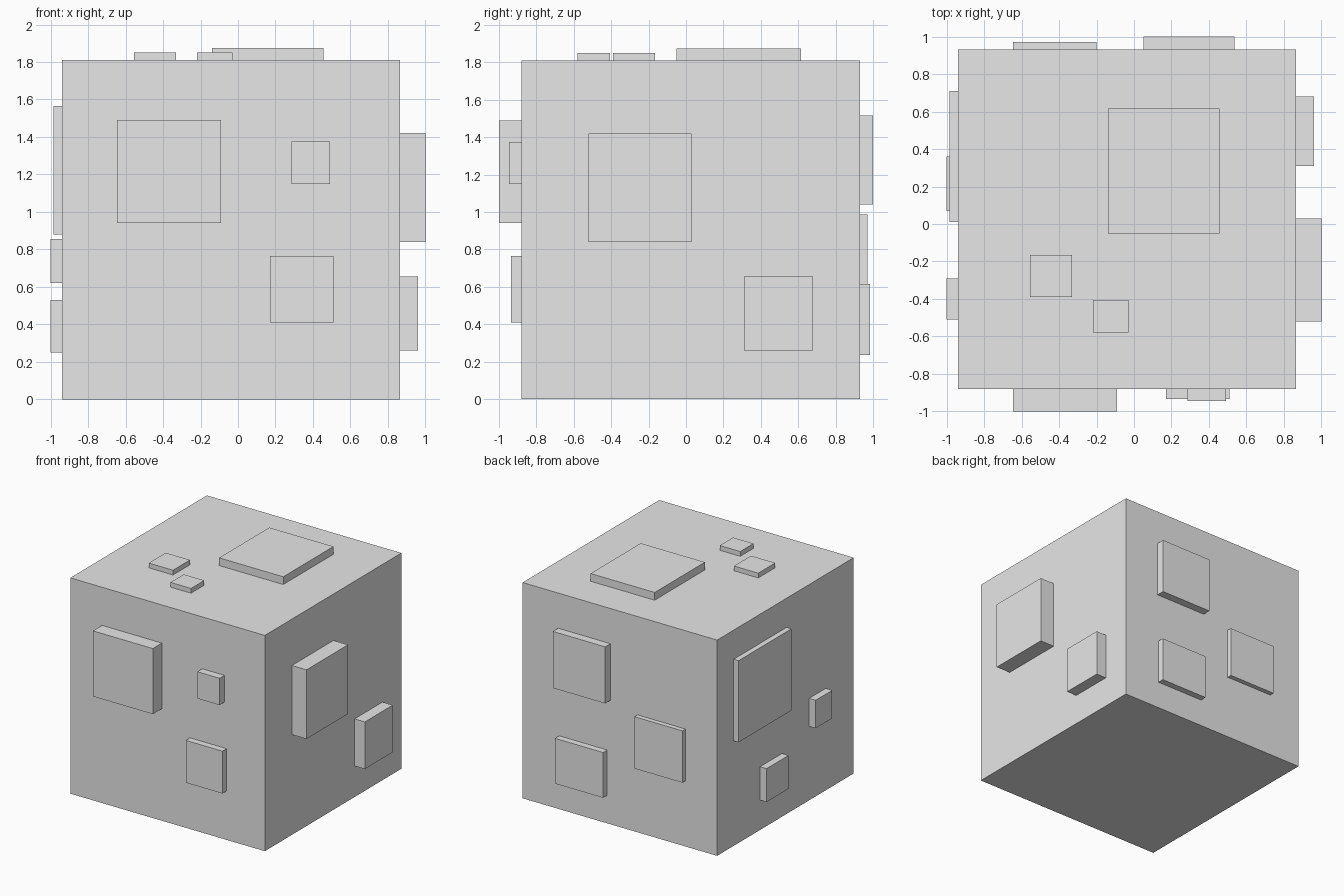
import bpy
from mathutils import Vector

old = bpy.data.objects.get("Cube")
if old:
    bpy.data.objects.remove(old, do_unlink=True)

grey = bpy.data.materials.new("light grey")
grey.use_nodes = True
grey.diffuse_color = (0.8, 0.8, 0.8, 1)
grey.node_tree.nodes["Principled BSDF"].inputs["Base Color"].default_value = grey.diffuse_color


def box(name, low, high):
    """Flat-sided box between two opposite corners."""
    low, high = Vector(low), Vector(high)
    bpy.ops.mesh.primitive_cube_add(size=1, location=(low + high) / 2)
    obj = bpy.context.object
    obj.name = name
    obj.scale = high - low
    bpy.ops.object.transform_apply(location=False, rotation=False, scale=True)
    obj.data.materials.append(grey)
    return obj


# Main cube
LOW, HIGH = (-0.94, -0.88, 0), (0.865, 0.93, 1.81)
box("body", LOW, HIGH)


def plates(side, axis, positive, rects):
    """Raised plates on one face: two spans along the face, then the outer level."""
    for i, (a0, a1, b0, b1, level) in enumerate(rects, 1):
        low, high = [a0, b0], [a1, b1]
        # Sink each plate slightly into the body
        base = HIGH[axis] - 0.02 if positive else LOW[axis] + 0.02
        low.insert(axis, min(base, level))
        high.insert(axis, max(base, level))
        box(f"{side}_plate_{i}", low, high)


# Front plates (x span, z span, y level)
plates("front", 1, False, [
    (-0.645, -0.09, 0.94, 1.49, -1.0),
    (0.285, 0.49, 1.15, 1.375, -0.945),
    (0.17, 0.51, 0.41, 0.765, -0.935),
])
# Back plates
plates("back", 1, True, [
    (0.05, 0.535, 1.04, 1.515, 1.0),
    (0.08, 0.525, 0.235, 0.615, 0.985),
    (-0.645, -0.2, 0.55, 0.985, 0.97),
])
# Left plates (y span, z span, x level)
plates("left", 0, True, [
    (-0.52, 0.03, 0.84, 1.42, 1.0),
    (0.31, 0.68, 0.26, 0.655, 0.96),
])
# Right plates
plates("right", 0, False, [
    (0.01, 0.71, 0.88, 1.565, -0.985),
    (-0.51, -0.29, 0.62, 0.855, -1.0),
    (0.07, 0.36, 0.25, 0.53, -1.0),
])
# Top plates (x span, y span, z level)
plates("top", 2, True, [
    (-0.14, 0.455, -0.05, 0.615, 1.875),
    (-0.555, -0.33, -0.39, -0.165, 1.85),
    (-0.22, -0.03, -0.58, -0.405, 1.85),
])
